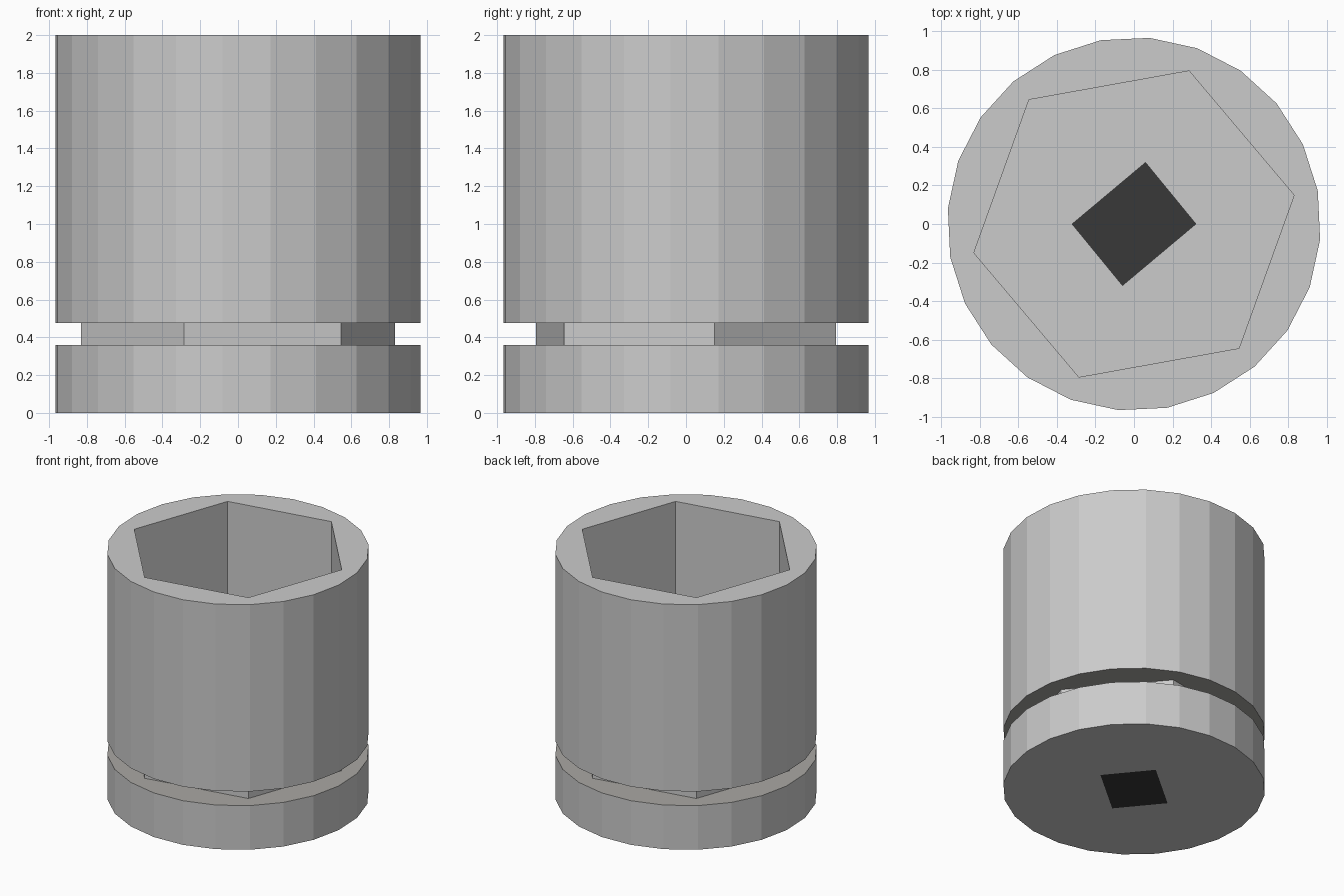
import bpy, bmesh, math

if "Cube" in bpy.data.objects:
    bpy.data.objects.remove(bpy.data.objects["Cube"])

TURN = math.radians(10.2)
R, HEX = 0.97, 0.845
Z_LOW, Z_HIGH, TOP = 0.36, 0.475, 2.0
SQUARE = [(0.324, 0), (0.06, 0.322), (-0.324, 0), (-0.06, -0.322)]


def polygon(n, r):
    return [(r * math.cos(TURN + math.tau * i / n), r * math.sin(TURN + math.tau * i / n))
            for i in range(n)]


CIRCLE, HEXAGON = polygon(24, R), polygon(6, HEX)


def wall(bm, pts, z0, z1, inward=False):
    lo = [bm.verts.new((x, y, z0)) for x, y in pts]
    hi = [bm.verts.new((x, y, z1)) for x, y in pts]
    for i in range(len(pts)):
        j = (i + 1) % len(pts)
        f = [lo[i], lo[j], hi[j], hi[i]]
        bm.faces.new(f[::-1] if inward else f)


def plate(bm, outer, inner, z, up):
    # flat plate with a polygonal opening
    edges = []
    for pts in (outer, inner):
        vs = [bm.verts.new((x, y, z)) for x, y in pts]
        edges += [bm.edges.new((vs[i - 1], vs[i])) for i in range(len(vs))]
    n = 1 if up else -1
    res = bmesh.ops.triangle_fill(bm, use_beauty=True, edges=edges, normal=(0, 0, n))
    for f in res["geom"]:
        if isinstance(f, bmesh.types.BMFace):
            f.normal_update()
            if f.normal.z * n < 0:
                f.normal_flip()


def finish(name, bm, colour=None):
    bmesh.ops.remove_doubles(bm, verts=bm.verts[:], dist=1e-5)
    me = bpy.data.meshes.new(name)
    bm.to_mesh(me)
    bm.free()
    bpy.context.collection.objects.link(bpy.data.objects.new(name, me))
    if colour:
        mat = bpy.data.materials.new(name + "_colour")
        mat.diffuse_color = (*colour, 1)
        mat.use_nodes = True
        mat.node_tree.nodes["Principled BSDF"].inputs["Base Color"].default_value = mat.diffuse_color
        me.materials.append(mat)


# Socket body: two drums, hexagonal bore, rim and thin base
bm = bmesh.new()
wall(bm, CIRCLE, 0, Z_LOW)
wall(bm, CIRCLE, Z_HIGH, TOP)
wall(bm, HEXAGON, 0, Z_LOW, inward=True)
wall(bm, HEXAGON, Z_LOW, Z_HIGH, inward=True)
wall(bm, HEXAGON, Z_HIGH, TOP, inward=True)
plate(bm, CIRCLE, HEXAGON, TOP, True)
plate(bm, CIRCLE, SQUARE, 0, False)
finish("socket_body", bm)

# Upper and lower faces of the groove
bm = bmesh.new()
plate(bm, CIRCLE, HEXAGON, Z_LOW, True)
plate(bm, CIRCLE, HEXAGON, Z_HIGH, False)
finish("groove_faces", bm, (0.4, 0.39, 0.37))

# Dark square drive in the base
bm = bmesh.new()
bm.faces.new([bm.verts.new((x, y, 0)) for x, y in reversed(SQUARE)])
finish("drive_square", bm, (0.04, 0.04, 0.04))
